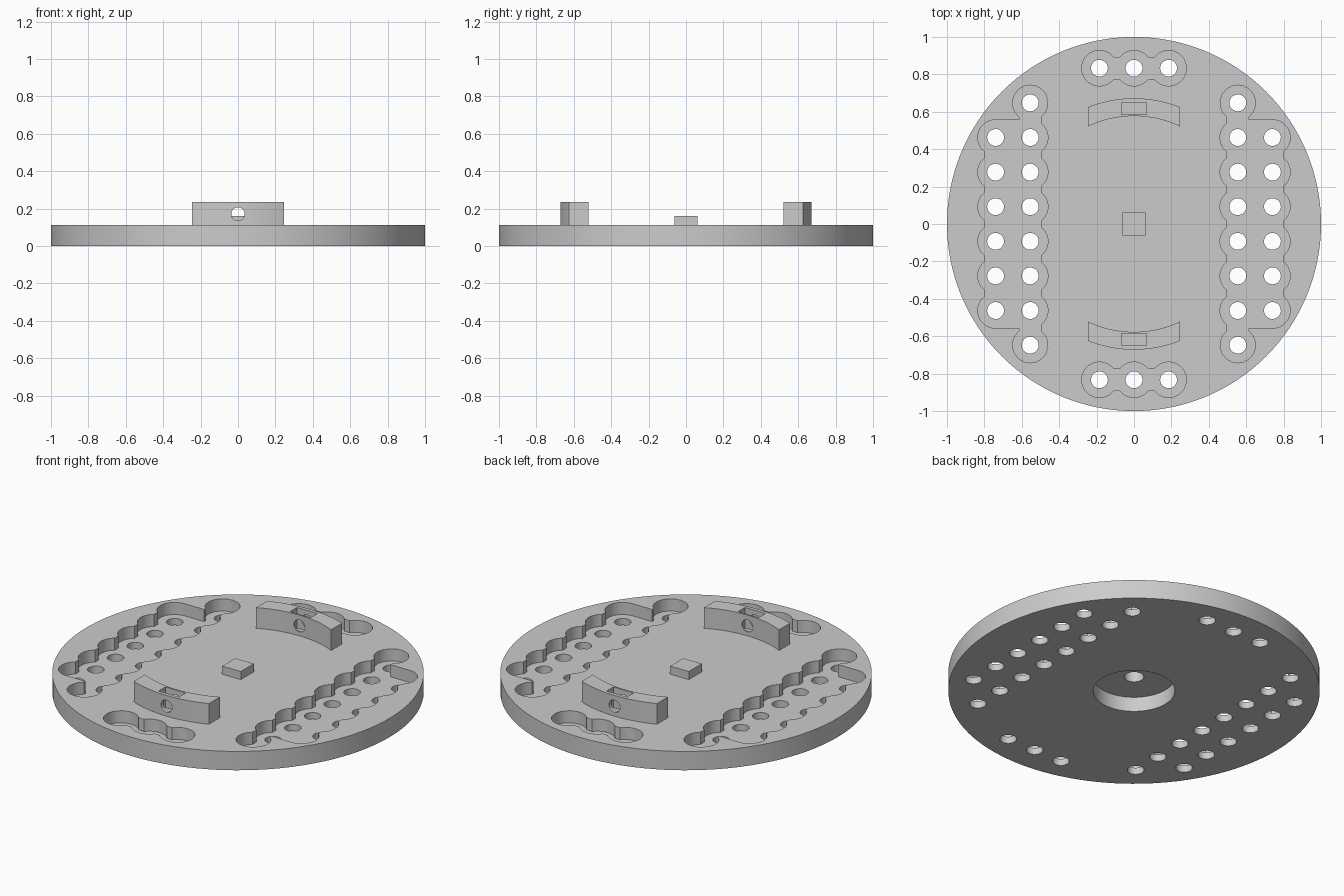
import bpy
import bmesh
from math import acos, cos, sin, radians, degrees
from mathutils import Matrix

if "Cube" in bpy.data.objects:
    bpy.data.objects.remove(bpy.data.objects["Cube"], do_unlink=True)

grey = bpy.data.materials.new("light grey plastic")
grey.use_nodes = True
COLOUR = (0.6, 0.6, 0.6, 1)
grey.diffuse_color = COLOUR
grey.node_tree.nodes["Principled BSDF"].inputs["Base Color"].default_value = COLOUR

TOP = 0.112        # top of the disc
FLOOR = 0.04       # floor of the scalloped pockets
STEP = 0.185       # hole spacing
HOLE_R = 0.045
LOBE_R = 0.095     # scallop radius
NOTCH = 0.058      # distance from hole centre to the straight between scallops
A = degrees(acos(NOTCH / LOBE_R))


def arc(cx, cy, r, start, end, n=14):
    angles = [radians(start + (end - start) * i / n) for i in range(n + 1)]
    return [(cx + r * cos(a), cy + r * sin(a)) for a in angles]


def circle(cx, cy, r, n=32):
    return arc(cx, cy, r, 0, 360, n)[:-1]


def rect(x0, x1, y0, y1):
    return [(x0, y0), (x1, y0), (x1, y1), (x0, y1)]


def turned(outline):
    return [(-x, -y) for x, y in outline]


def prism(name, outlines, z0, z1):
    """Extrude counter-clockwise outlines from z0 to z1."""
    bm = bmesh.new()
    for pts in outlines:
        low = [bm.verts.new((x, y, z0)) for x, y in pts]
        high = [bm.verts.new((x, y, z1)) for x, y in pts]
        bm.faces.new(low[::-1])
        bm.faces.new(high)
        for i in range(len(pts)):
            j = (i + 1) % len(pts)
            bm.faces.new((low[i], low[j], high[j], high[i]))
    mesh = bpy.data.meshes.new(name)
    bm.to_mesh(mesh)
    bm.free()
    mesh.materials.append(grey)
    ob = bpy.data.objects.new(name, mesh)
    bpy.context.collection.objects.link(ob)
    return ob


def cut(ob, cutter):
    """Subtract the cutter, keep the result and drop the cutter."""
    cutter.hide_render = True
    mod = ob.modifiers.new("cut", 'BOOLEAN')
    mod.operation = 'DIFFERENCE'
    mod.solver = 'EXACT'
    mod.object = cutter
    bpy.context.view_layer.update()
    graph = bpy.context.evaluated_depsgraph_get()
    mesh = bpy.data.meshes.new_from_object(ob.evaluated_get(graph))
    ob.modifiers.clear()
    ob.data = mesh
    bpy.data.objects.remove(cutter, do_unlink=True)


# Hole positions: two columns on each side, one row at front and back
INNER_X, OUTER_X, ROW_Y = 0.555, 0.74, 0.833
inner_ys = [(i - 3.5) * STEP for i in range(8)]
outer_ys = inner_ys[1:-1]
row_xs = [-STEP, 0, STEP]

# Side pocket outline: up the outer column, down the inner one
side = []
for y in outer_ys:
    side += arc(OUTER_X, y, LOBE_R,
                -90 if y == outer_ys[0] else -A,
                90 if y == outer_ys[-1] else A)
shoulder = outer_ys[-1] + LOBE_R
side.append((INNER_X + NOTCH, shoulder))
for y in reversed(inner_ys):
    side += arc(INNER_X, y, LOBE_R,
                -A if y == inner_ys[-1] else 180 - A,
                360 + A if y == inner_ys[0] else 180 + A)
side.append((INNER_X + NOTCH, -shoulder))

# Row pocket outline: along the near edge, back along the far edge
row = arc(-STEP, ROW_Y, LOBE_R, 90 - A, 270 + A, 24)
row += arc(0, ROW_Y, LOBE_R, 270 - A, 270 + A)
row += arc(STEP, ROW_Y, LOBE_R, -90 - A, 90 + A, 24)
row += arc(0, ROW_Y, LOBE_R, 90 - A, 90 + A)

# Disc with pockets, through holes and the underside recess
disc = prism("base_disc", [circle(0, 0, 1, 128)], 0, TOP)
cut(disc, prism("pocket_cutter", [side, turned(side), row, turned(row)], FLOOR, 0.3))
centres = [(INNER_X, y) for y in inner_ys] + [(OUTER_X, y) for y in outer_ys]
centres += [(x, ROW_Y) for x in row_xs]
holes = [circle(x, y, HOLE_R) for x, y in centres]
cut(disc, prism("hole_cutter", holes + [turned(h) for h in holes], -0.1, 0.3))
cut(disc, prism("recess_cutter", [circle(0, 0, 0.22, 64)], -0.1, 0.087))
cut(disc, prism("shaft_cutter", [circle(0, 0, 0.053)], 0.05, 0.3))

# Centre boss, hollow from below
boss = prism("centre_boss", [rect(-0.061, 0.061, -0.061, 0.061)], TOP, 0.16)
cut(boss, prism("shaft_cutter", [circle(0, 0, 0.053)], 0.05, 0.148))

# Curved brackets with a nut slot and a screw hole
R_OUT, R_IN, HALF = 0.672, 0.577, 0.247
a_out, a_in = degrees(acos(HALF / R_OUT)), degrees(acos(HALF / R_IN))
plan = arc(0, 0, R_OUT, a_out, 180 - a_out, 20) + arc(0, 0, R_IN, 180 - a_in, a_in, 20)
back = prism("back_bracket", [plan], TOP, 0.235)
cut(back, prism("slot_cutter", [rect(-0.067, 0.067, 0.586, 0.65)], 0, 0.4))
screw = prism("screw_cutter", [circle(0, 0.171, 0.036)], -1, 0)
screw.data.transform(Matrix.Rotation(radians(90), 4, 'X'))
cut(back, screw)

front = back.copy()
front.data = back.data.copy()
front.name = "front_bracket"
front.data.transform(Matrix.Rotation(radians(180), 4, 'Z'))
bpy.context.collection.objects.link(front)

# Smooth round walls, sharp corners
for ob in bpy.context.selected_objects:
    ob.select_set(False)
for ob in (disc, boss, back, front):
    ob.select_set(True)
bpy.context.view_layer.objects.active = disc
bpy.ops.object.shade_smooth_by_angle(angle=radians(30))
